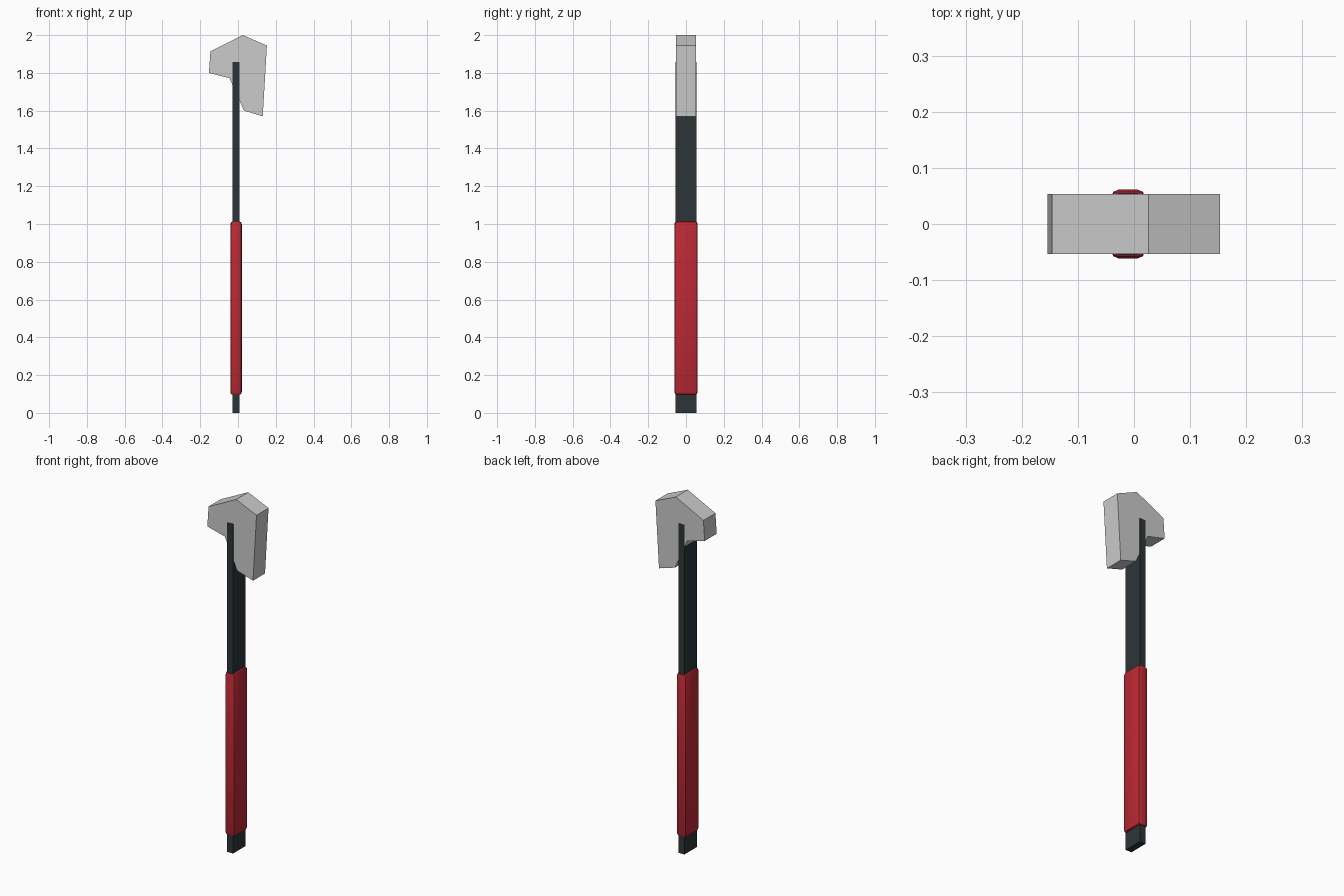
import bpy, bmesh

if "Cube" in bpy.data.objects:
    bpy.data.objects.remove(bpy.data.objects["Cube"])


def material(name, color):
    m = bpy.data.materials.new(name)
    m.diffuse_color = (*color, 1)
    m.use_nodes = True
    m.node_tree.nodes["Principled BSDF"].inputs["Base Color"].default_value = m.diffuse_color
    return m


def prism(name, profile, half_depth, mat=None):
    """Extrude an (x, z) outline symmetrically along y."""
    bm = bmesh.new()
    face = bm.faces.new([bm.verts.new((x, -half_depth, z)) for x, z in profile])
    new = bmesh.ops.extrude_face_region(bm, geom=[face])["geom"]
    bmesh.ops.translate(bm, vec=(0, 2 * half_depth, 0),
                        verts=[v for v in new if isinstance(v, bmesh.types.BMVert)])
    bmesh.ops.recalc_face_normals(bm, faces=bm.faces)
    mesh = bpy.data.meshes.new(name)
    bm.to_mesh(mesh)
    bm.free()
    obj = bpy.data.objects.new(name, mesh)
    bpy.context.collection.objects.link(obj)
    if mat:
        mesh.materials.append(mat)
    return obj


def bar(name, x0, x1, z0, z1, half_depth, mat):
    return prism(name, [(x0, z0), (x1, z0), (x1, z1), (x0, z1)], half_depth, mat)


dark = material("dark_steel", (0.027, 0.035, 0.039))
red = material("red_rubber", (0.5, 0.022, 0.033))

# Hammer head: blunt face on the left, drooping claw on the right
head = prism("head", [
    (-0.154, 1.80), (-0.045, 1.772), (0.032, 1.60), (0.131, 1.57),
    (0.153, 1.945), (0.026, 2.0), (-0.146, 1.914),
], 0.0535)

# Flat shaft, just proud of the head on both sides
bar("shaft", -0.029, 0.008, 0, 1.857, 0.055, dark)

# Grip sleeve with rounded edges
grip = bar("grip", -0.041, 0.02, 0.096, 1.014, 0.0615, red)
bevel = grip.modifiers.new("bevel", 'BEVEL')
bevel.width = 0.014
bevel.segments = 2
bpy.context.view_layer.objects.active = grip
grip.select_set(True)
bpy.ops.object.modifier_apply(modifier="bevel")
bpy.ops.object.shade_smooth_by_angle()
